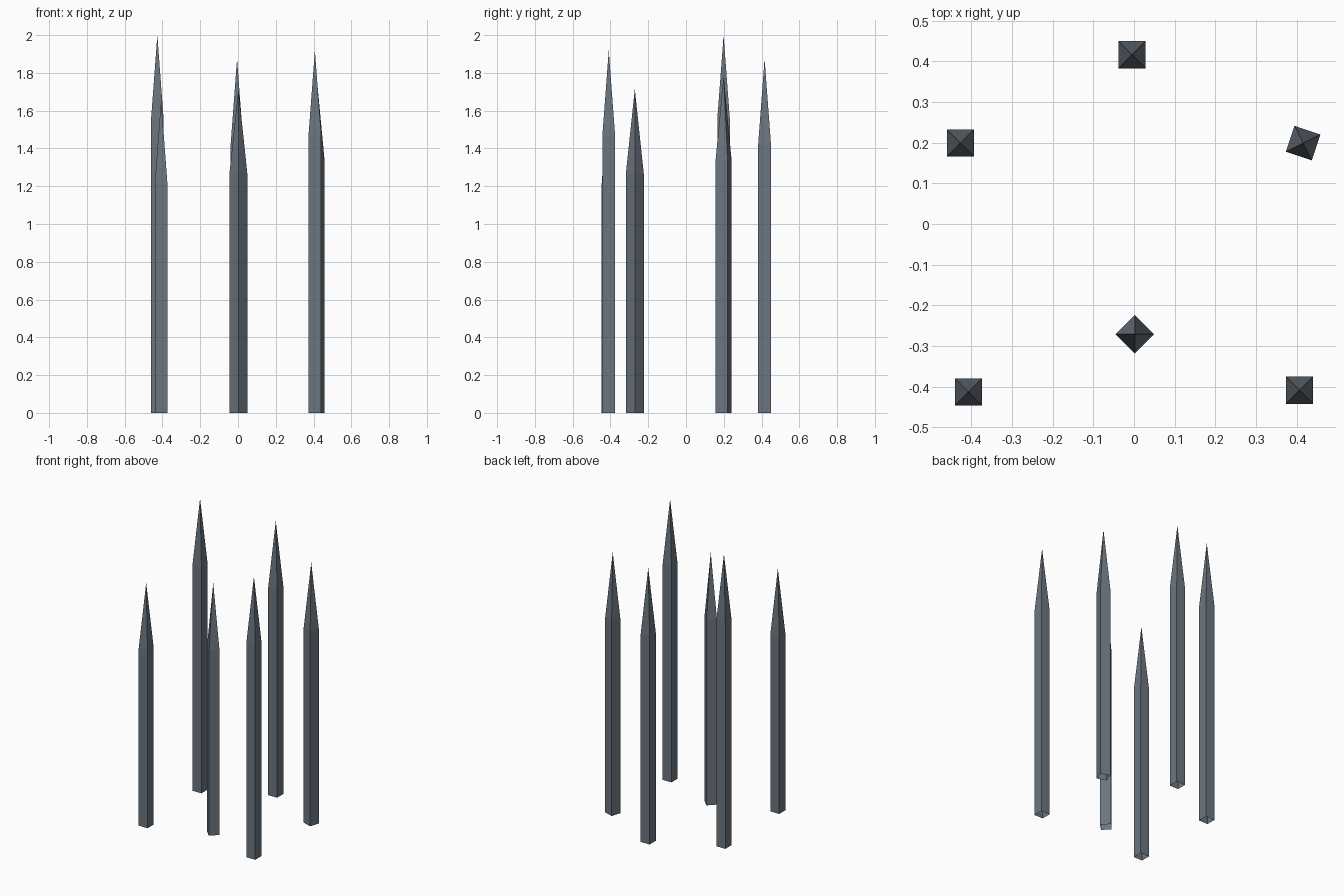
import bpy, bmesh, math

if "Cube" in bpy.data.objects:
    bpy.data.objects.remove(bpy.data.objects["Cube"])

SIDE = 0.067   # width of each square post
TIP = 0.448    # length of each pointed tip

# dark blue-grey metal
metal = bpy.data.materials.new("dark_metal")
metal.diffuse_color = (0.15, 0.18, 0.21, 1)
metal.use_nodes = True
metal.node_tree.nodes["Principled BSDF"].inputs["Base Color"].default_value = metal.diffuse_color


def spike(name, x, y, height, turn=0):
    """Square post, open underneath, with a pyramid point, standing on z = 0."""
    bm = bmesh.new()
    r = SIDE / math.sqrt(2)
    shoulder = height - TIP
    angles = [math.radians(45 + 90 * i + turn) for i in range(4)]
    low = [bm.verts.new((r * math.cos(a), r * math.sin(a), 0)) for a in angles]
    top = [bm.verts.new((r * math.cos(a), r * math.sin(a), shoulder)) for a in angles]
    apex = bm.verts.new((0, 0, height))
    for i in range(4):
        j = (i + 1) % 4
        bm.faces.new((low[i], low[j], top[j], top[i]))
        bm.faces.new((top[i], top[j], apex))
    mesh = bpy.data.meshes.new(name)
    bm.to_mesh(mesh)
    bm.free()
    mesh.materials.append(metal)
    obj = bpy.data.objects.new(name, mesh)
    obj.location = (x, y, 0)
    bpy.context.collection.objects.link(obj)


# six free-standing spikes: x, y, height, turn in degrees
spike("back_spike", -0.005, 0.416, 1.875)
spike("left_spike", -0.427, 0.199, 2.0)
spike("right_spike", 0.416, 0.199, 1.785, -18.5)
spike("middle_front_spike", 0.002, -0.271, 1.715, 45)
spike("front_left_spike", -0.407, -0.413, 1.66)
spike("front_right_spike", 0.407, -0.409, 1.92)
